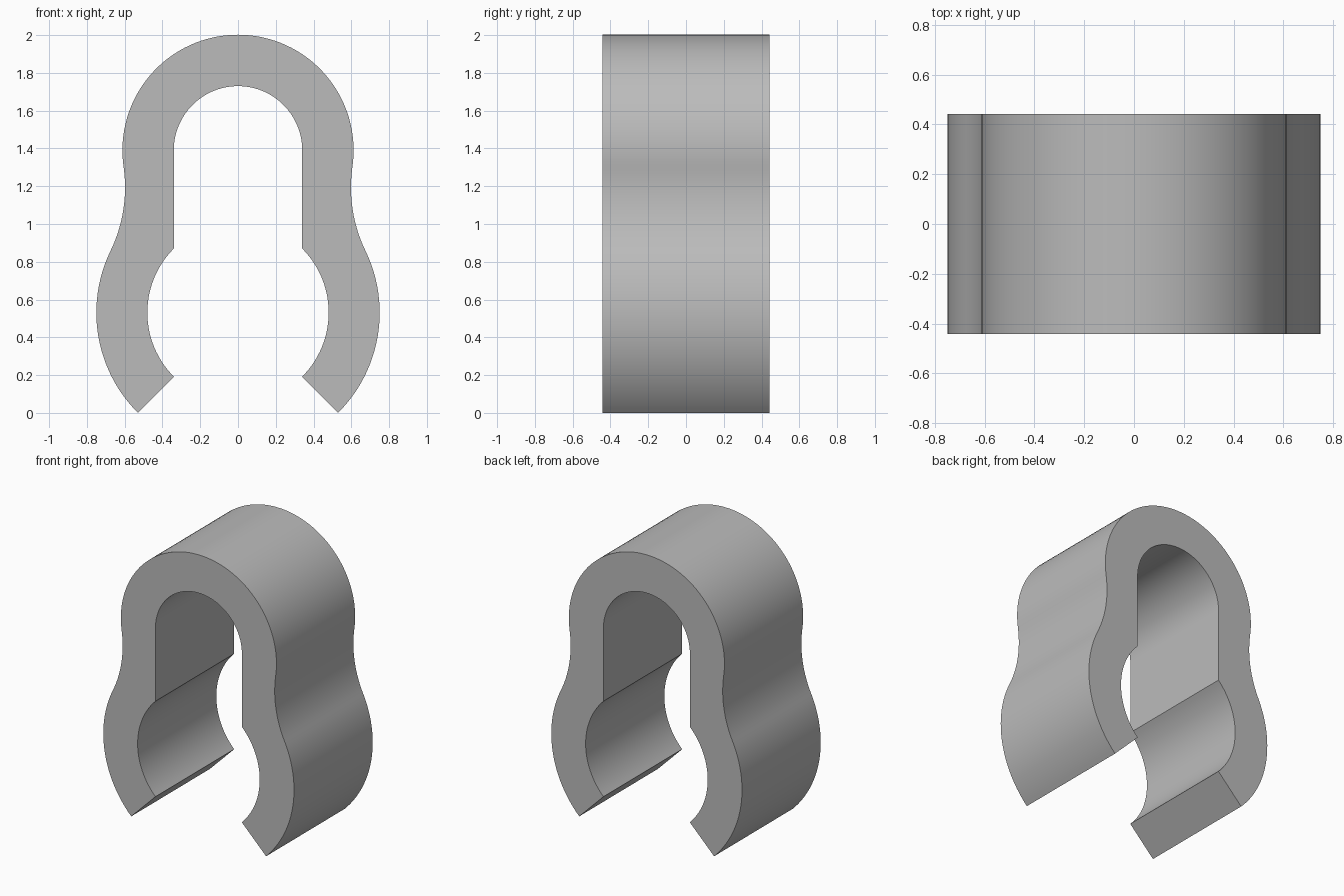
import bpy
import bmesh
from math import atan2, cos, pi, radians, sin, sqrt

cube = bpy.data.objects.get("Cube")
if cube:
    bpy.data.objects.remove(cube, do_unlink=True)

HALF_DEPTH = 0.442
TOP_Z, TOP_INNER, TOP_OUTER = 1.39, 0.34, 0.612      # upper loop
LOW_Z, LOW_INNER, LOW_OUTER = 0.531, 0.48, 0.75      # lower jaws
WAIST = 0.77                                         # concave blend radius


def arc(cx, cz, r, start, end, steps):
    """Points along a circular arc, both ends included."""
    angles = [start + (end - start) * i / steps for i in range(steps + 1)]
    return [(cx + r * cos(a), cz + r * sin(a)) for a in angles]


# Centre of the waist arc, tangent to both outer circles
to_top, to_low, gap = TOP_OUTER + WAIST, LOW_OUTER + WAIST, TOP_Z - LOW_Z
rise = (to_low**2 - to_top**2 + gap**2) / (2 * gap)
wx, wz = sqrt(to_low**2 - rise**2), LOW_Z + rise
top_touch = atan2(wz - TOP_Z, wx)
low_touch = atan2(wz - LOW_Z, wx)

# Left half outline: outside from crown to jaw tip, then inside back up
half = arc(0, TOP_Z, TOP_OUTER, pi / 2, top_touch, 32)
half += arc(wx, wz, WAIST, pi + top_touch, pi + low_touch, 14)[1:]
half += arc(0, LOW_Z, LOW_OUTER, low_touch, -pi / 4, 28)[1:]
half += arc(0, LOW_Z, LOW_INNER, -pi / 4, pi / 4, 28)
half += arc(0, TOP_Z, TOP_INNER, 0, pi / 2, 28)
# Mirror without repeating the two points on the centre line
outline = half + [(-x, z) for x, z in reversed(half[1:-1])]

# Extrude the outline through the depth
bm = bmesh.new()
face = bm.faces.new([bm.verts.new((x, -HALF_DEPTH, z)) for x, z in outline])
result = bmesh.ops.extrude_face_region(bm, geom=[face])
moved = [g for g in result["geom"] if isinstance(g, bmesh.types.BMVert)]
bmesh.ops.translate(bm, verts=moved, vec=(0, 2 * HALF_DEPTH, 0))
bmesh.ops.recalc_face_normals(bm, faces=bm.faces)
mesh = bpy.data.meshes.new("spring_clip")
bm.to_mesh(mesh)
bm.free()

clip = bpy.data.objects.new("spring_clip", mesh)
bpy.context.collection.objects.link(clip)

# Plain grey
grey = bpy.data.materials.new("grey")
grey.use_nodes = True
colour = (0.5, 0.5, 0.5, 1)
grey.diffuse_color = colour
grey.node_tree.nodes["Principled BSDF"].inputs["Base Color"].default_value = colour
mesh.materials.append(grey)

# Smooth curves, sharp corners
bpy.ops.object.select_all(action="DESELECT")
clip.select_set(True)
bpy.context.view_layer.objects.active = clip
bpy.ops.object.shade_smooth_by_angle(angle=radians(30))
